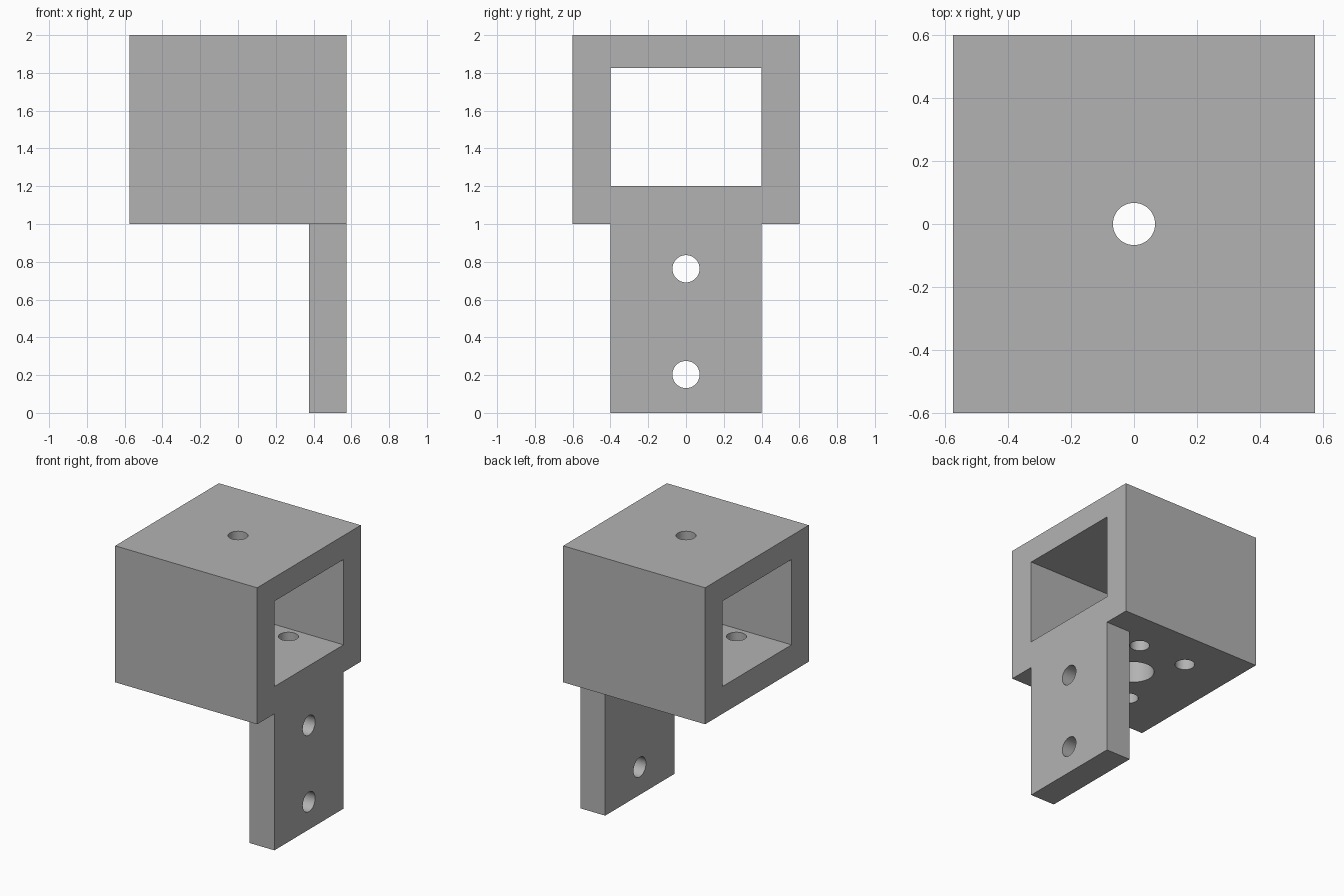
import bpy
import bmesh
from math import radians
from mathutils import Matrix, Vector

cube = bpy.data.objects.get("Cube")
if cube:
    bpy.data.objects.remove(cube, do_unlink=True)

grey = bpy.data.materials.new("mid grey")
grey.use_nodes = True
grey.diffuse_color = (0.45, 0.45, 0.45, 1)
grey.node_tree.nodes["Principled BSDF"].inputs["Base Color"].default_value = grey.diffuse_color


def add_object(name, bm):
    bmesh.ops.recalc_face_normals(bm, faces=bm.faces)
    mesh = bpy.data.meshes.new(name)
    bm.to_mesh(mesh)
    bm.free()
    mesh.materials.append(grey)
    obj = bpy.data.objects.new(name, mesh)
    bpy.context.collection.objects.link(obj)
    return obj


def box(name, low, high):
    low, high = Vector(low), Vector(high)
    bm = bmesh.new()
    place = Matrix.Translation((low + high) / 2) @ Matrix.Diagonal(high - low).to_4x4()
    bmesh.ops.create_cube(bm, size=1, matrix=place)
    return add_object(name, bm)


def drill(centre, radius, axis="Z", depth=0.4):
    bm = bmesh.new()
    turn = Matrix.Rotation(radians(90), 4, "Y") if axis == "X" else Matrix()
    bmesh.ops.create_cone(bm, cap_ends=True, segments=48, radius1=radius, radius2=radius,
                          depth=depth, matrix=Matrix.Translation(centre) @ turn)
    return add_object("hole_cutter", bm)


def combine(target, tool, operation):
    """Apply a boolean and remove the helper."""
    bpy.context.view_layer.objects.active = target
    mod = target.modifiers.new("combine", "BOOLEAN")
    mod.operation, mod.object, mod.solver = operation, tool, "EXACT"
    bpy.ops.object.modifier_apply(modifier=mod.name)
    bpy.data.objects.remove(tool, do_unlink=True)


# Housing block with the mounting tab flush to its +x side
bracket = box("mounting_bracket", (-0.575, -0.6, 1), (0.575, 0.6, 2))
combine(bracket, box("mounting_tab", (0.375, -0.4, 0), (0.575, 0.4, 1.1)), "UNION")

# Clean the seam between block and tab
bm = bmesh.new()
bm.from_mesh(bracket.data)
bmesh.ops.dissolve_limit(bm, angle_limit=radians(0.5), verts=bm.verts, edges=bm.edges)
bm.to_mesh(bracket.data)
bm.free()

# Rectangular window right through the housing
combine(bracket, box("window_cutter", (-1, -0.4, 1.2), (1, 0.4, 1.825)), "DIFFERENCE")

# Roof hole, large floor hole, and four screw holes around it
holes = [drill((0, 0, 1.95), 0.067), drill((0, 0, 1.1), 0.136)]
holes += [drill((x, y, 1.1), 0.067) for x in (-0.2, 0.2) for y in (-0.298, 0.298)]
# Two holes across the tab
holes += [drill((0.475, 0, z), 0.072, "X") for z in (0.203, 0.763)]
for hole in holes:
    combine(bracket, hole, "DIFFERENCE")

# Smooth hole walls, crisp edges
bpy.ops.object.select_all(action="DESELECT")
bracket.select_set(True)
bpy.context.view_layer.objects.active = bracket
bpy.ops.object.shade_smooth_by_angle(angle=radians(30))
